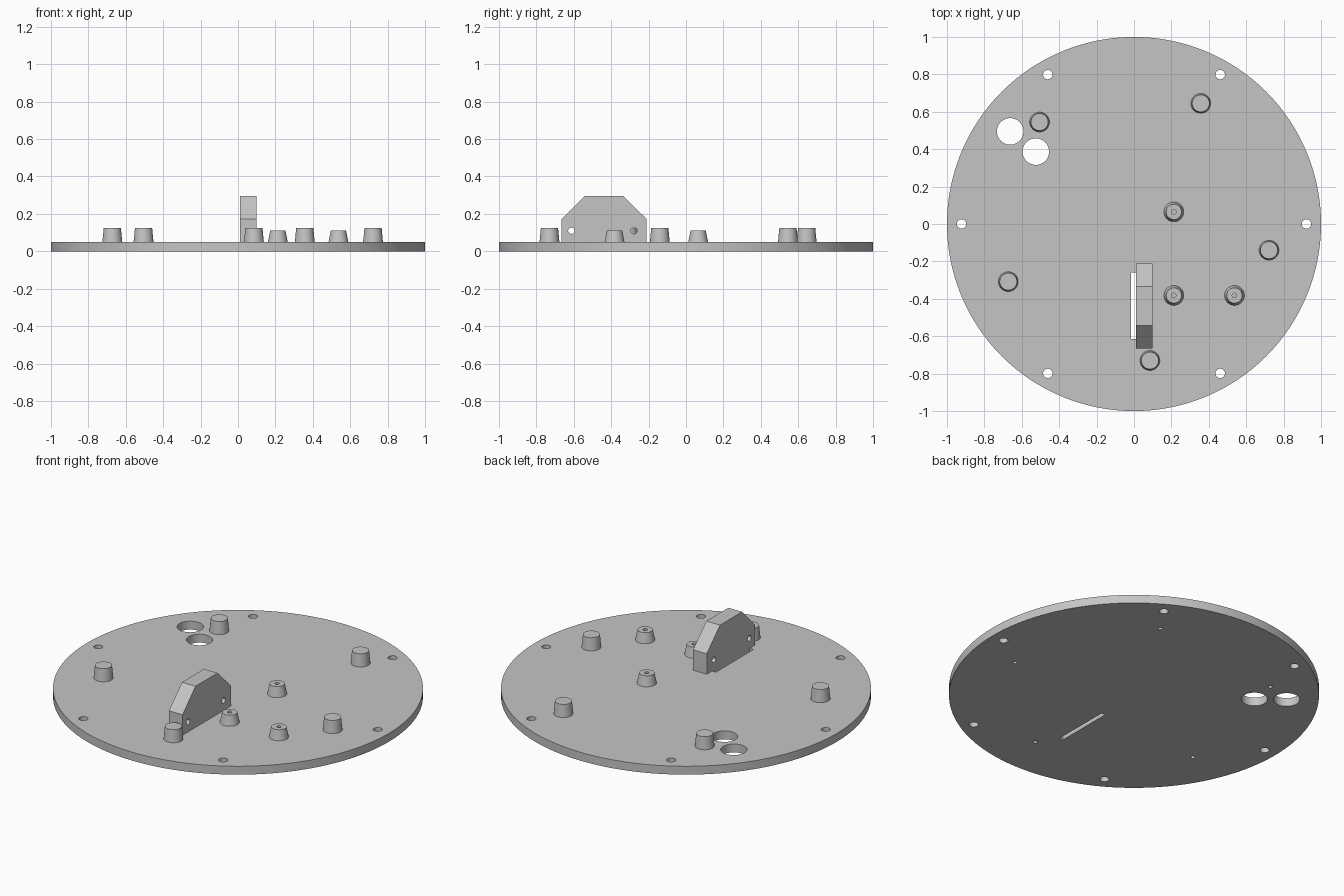
import bpy
import math

cube = bpy.data.objects.get("Cube")
if cube:
    bpy.data.objects.remove(cube, do_unlink=True)

grey = bpy.data.materials.new("light_grey")
grey.use_nodes = True
colour = (0.56, 0.56, 0.56, 1)
grey.diffuse_color = colour
next(n for n in grey.node_tree.nodes
     if n.type == "BSDF_PRINCIPLED").inputs["Base Color"].default_value = colour

PLATE_TOP = 0.05


def frustum(name, x, y, z0, z1, r0, r1, sides=48):
    bpy.ops.mesh.primitive_cone_add(vertices=sides, radius1=r0, radius2=r1, depth=z1 - z0,
                                    location=(x, y, (z0 + z1) / 2))
    ob = bpy.context.object
    ob.name = name
    ob.data.materials.append(grey)
    return ob


def hole(x, y, z0, z1, r, sides=32):
    return frustum("cutter", x, y, z0, z1, r, r, sides)


def box(name, x0, x1, y0, y1, z0, z1):
    bpy.ops.mesh.primitive_cube_add(size=1, location=((x0 + x1) / 2, (y0 + y1) / 2, (z0 + z1) / 2))
    ob = bpy.context.object
    ob.name = name
    ob.scale = (x1 - x0, y1 - y0, z1 - z0)
    bpy.ops.object.transform_apply(location=False, rotation=False, scale=True)
    ob.data.materials.append(grey)
    return ob


def cut(ob, cutters):
    bpy.context.view_layer.objects.active = ob
    for c in cutters:
        mod = ob.modifiers.new("cut", "BOOLEAN")
        mod.operation = "DIFFERENCE"
        mod.solver = "EXACT"
        mod.object = c
        bpy.ops.object.modifier_apply(modifier=mod.name)
        bpy.data.objects.remove(c, do_unlink=True)


def smooth(ob):
    bpy.ops.object.select_all(action="DESELECT")
    ob.select_set(True)
    bpy.context.view_layer.objects.active = ob
    bpy.ops.object.shade_smooth_by_angle(angle=math.radians(30))


tall = [(-0.505, 0.545), (0.357, 0.645), (0.722, -0.14), (-0.672, -0.308), (0.085, -0.73)]
short = [(0.213, 0.065), (0.213, -0.382), (0.537, -0.382)]

# Round base plate with rim holes, cable holes, screw holes and a slot
plate = frustum("base_plate", 0, 0, 0, PLATE_TOP, 1, 1, 128)
cutters = [hole(0.922 * math.cos(a), 0.922 * math.sin(a), -0.1, 0.1, 0.025)
           for a in (math.radians(60 * i) for i in range(6))]
cutters += [hole(x, y, -0.1, 0.1, 0.071, 48) for x, y in ((-0.662, 0.495), (-0.525, 0.387))]
cutters += [hole(x, y, -0.1, 0.1, 0.012) for x, y in tall]
cutters.append(box("cutter", -0.015, 0.01, -0.615, -0.26, -0.1, 0.1))
cut(plate, cutters)
smooth(plate)

# Tall posts, drilled from below
for i, (x, y) in enumerate(tall):
    post = frustum(f"tall_post_{i + 1}", x, y, PLATE_TOP, 0.125, 0.053, 0.046)
    cut(post, [hole(x, y, 0, 0.1, 0.012)])
    smooth(post)

# Short posts, drilled from above
for i, (x, y) in enumerate(short):
    post = frustum(f"short_post_{i + 1}", x, y, PLATE_TOP, 0.11, 0.053, 0.041)
    cut(post, [hole(x, y, 0.06, 0.2, 0.012)])
    smooth(post)

# Upright bracket with chamfered upper corners
profile = [(-0.665, PLATE_TOP), (-0.21, PLATE_TOP), (-0.21, 0.172),
           (-0.335, 0.295), (-0.543, 0.295), (-0.665, 0.172)]
n = len(profile)
verts = [(x, y, z) for x in (0.01, 0.1) for y, z in profile]
faces = [list(range(n))[::-1], list(range(n, 2 * n))]
faces += [[i, (i + 1) % n, n + (i + 1) % n, n + i] for i in range(n)]
mesh = bpy.data.meshes.new("bracket")
mesh.from_pydata(verts, [], faces)
mesh.materials.append(grey)
bracket = bpy.data.objects.new("bracket", mesh)
bpy.context.collection.objects.link(bracket)

# Cross holes through the bracket
cutters = []
for y in (-0.613, -0.278):
    c = hole(0.055, y, 0.01, 0.21, 0.017)
    c.rotation_euler.y = math.pi / 2
    cutters.append(c)
bpy.context.view_layer.update()
cut(bracket, cutters)
smooth(bracket)
